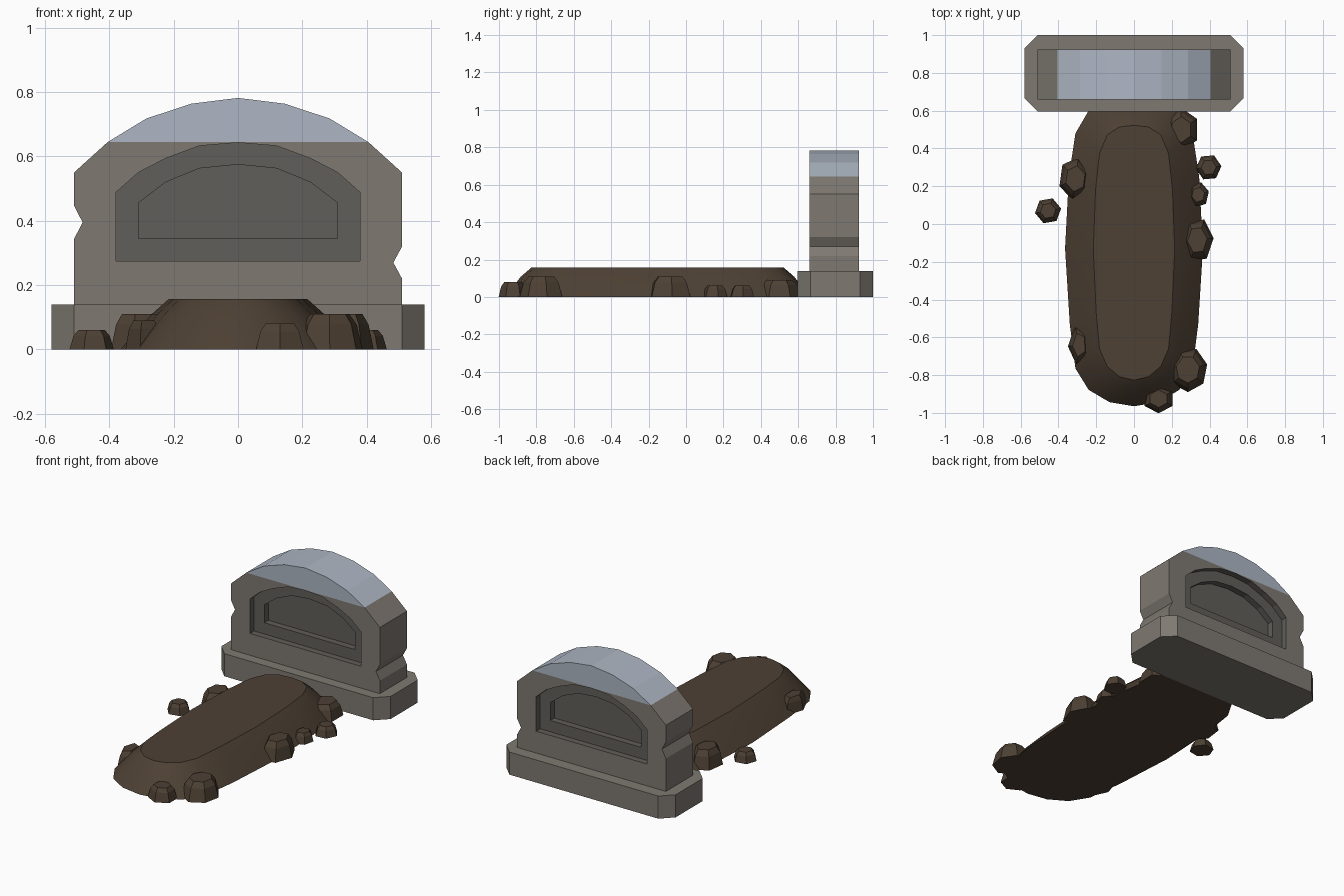
import bpy, bmesh
from math import sin, cos, radians

if "Cube" in bpy.data.objects:
    bpy.data.objects.remove(bpy.data.objects["Cube"])


def material(name, rgb):
    m = bpy.data.materials.new(name)
    m.diffuse_color = (*rgb, 1)
    m.use_nodes = True
    m.node_tree.nodes["Principled BSDF"].inputs["Base Color"].default_value = m.diffuse_color
    return m


stone_mat = material("stone", (0.21, 0.19, 0.165))
frost_mat = material("frost", (0.42, 0.47, 0.55))
panel_mat = material("dark_stone", (0.12, 0.112, 0.1))
earth_mat = material("earth", (0.075, 0.052, 0.034))


def loft(name, rings, mat):
    """Closed solid through rings that have equal point counts."""
    bm = bmesh.new()
    loops = [[bm.verts.new(p) for p in r] for r in rings]
    n = len(loops[0])
    for a, b in zip(loops, loops[1:]):
        for i in range(n):
            j = (i + 1) % n
            bm.faces.new((a[i], a[j], b[j], b[i]))
    bm.faces.new(loops[0][::-1])
    bm.faces.new(loops[-1])
    bmesh.ops.recalc_face_normals(bm, faces=bm.faces[:])
    me = bpy.data.meshes.new(name)
    bm.to_mesh(me)
    bm.free()
    me.materials.append(mat)
    ob = bpy.data.objects.new(name, me)
    bpy.context.collection.objects.link(ob)
    return ob


def slab(name, profile, y0, y1, mat):
    return loft(name, [[(x, y, z) for x, z in profile] for y in (y0, y1)], mat)


def mirrored(half):
    """Complete a right half that ends on x = 0."""
    return half + [(-x, z) for x, z in half[-2::-1]]


# Plinth with chamfered corners
X, Y0, Y1, C = 0.58, 0.595, 1.0, 0.07
plan = [(-X + C, Y0), (X - C, Y0), (X, Y0 + C), (X, Y1 - C),
        (X - C, Y1), (-X + C, Y1), (-X, Y1 - C), (-X, Y0 + C)]
loft("plinth", [[(x, y, z) for x, y in plan] for z in (0, 0.14)], stone_mat)

# Headstone with chipped sides and arched top
crown = mirrored([(0.51, 0.55), (0.405, 0.645), (0.285, 0.718), (0.145, 0.764), (0, 0.782)])
profile = ([(-0.51, 0.138), (0.51, 0.138), (0.51, 0.22), (0.483, 0.27), (0.51, 0.32)]
           + crown + [(-0.51, 0.447), (-0.483, 0.395), (-0.51, 0.343)])
stone = slab("headstone", profile, 0.66, 0.925, stone_mat)

# Stepped arched recesses on both faces
outer = mirrored([(0.38, 0.275), (0.38, 0.488), (0.31, 0.55), (0.225, 0.594), (0.12, 0.633), (0, 0.643)])
inner = mirrored([(0.31, 0.345), (0.31, 0.455), (0.225, 0.52), (0.12, 0.563), (0, 0.575)])
cutters = []
for prof, depth in ((outer, 0.04), (inner, 0.08)):
    for a, b in ((0.55, 0.66 + depth), (0.925 - depth, 1.05)):
        c = slab("recess_cutter", prof, a, b, stone_mat)
        c.hide_render = True
        mod = stone.modifiers.new("recess", "BOOLEAN")
        mod.operation, mod.solver, mod.object = "DIFFERENCE", "EXACT", c
        cutters.append(c)
bpy.context.view_layer.update()
carved = bpy.data.meshes.new_from_object(stone.evaluated_get(bpy.context.evaluated_depsgraph_get()))
stone.modifiers.clear()
stone.data = carved
for c in cutters:
    bpy.data.objects.remove(c)

# Frosted crown and dark recess colouring
carved.materials.clear()
for m in (stone_mat, frost_mat, panel_mat):
    carved.materials.append(m)
bm = bmesh.new()
bm.from_mesh(carved)
bmesh.ops.bisect_plane(bm, geom=bm.verts[:] + bm.edges[:] + bm.faces[:],
                       plane_co=(0, 0, 0.645), plane_no=(0, 0, 1))
for f in bm.faces:
    c = f.calc_center_median()
    in_panel = abs(c.x) < 0.4 and 0.27 < c.z < 0.645 and 0.663 < c.y < 0.922
    f.material_index = 1 if c.z > 0.646 else 2 if in_panel else 0
bm.to_mesh(carved)
bm.free()

# Earth mound
edge = mirrored([(0, -0.965), (0.13, -0.943), (0.24, -0.878), (0.31, -0.765), (0.34, -0.53), (0.365, -0.13),
                 (0.345, 0.25), (0.31, 0.48), (0.24, 0.6), (0.13, 0.65), (0, 0.66)])[:-1]
YC = -0.15
mound = loft("mound", [[(x * sx, YC + (y - YC) * sy, z) for x, y in edge]
                       for sx, sy, z in ((1, 1, 0), (0.74, 0.9, 0.108), (0.59, 0.83, 0.157))], earth_mat)

# Clods around the mound: x, y, x radius, y radius, height, sides, turn
clods = [(-0.31, 0.24, 0.09, 0.115, 0.11, 6, 20), (-0.455, 0.07, 0.07, 0.07, 0.06, 6, 10),
         (-0.29, -0.64, 0.06, 0.11, 0.09, 5, 40), (0.13, -0.925, 0.085, 0.077, 0.08, 6, 30),
         (0.285, -0.77, 0.105, 0.12, 0.11, 7, 13), (0.335, -0.085, 0.087, 0.12, 0.11, 6, 5),
         (0.34, 0.155, 0.058, 0.068, 0.06, 6, 15), (0.395, 0.3, 0.068, 0.07, 0.06, 6, 5),
         (0.25, 0.5, 0.095, 0.115, 0.09, 6, 30)]
for i, (x, y, rx, ry, h, n, turn) in enumerate(clods):
    ang = [radians(turn + 360 * k / n) for k in range(n)]
    loft(f"clod_{i + 1}", [[(x + rx * s * cos(a), y + ry * s * sin(a), z * h) for a in ang]
                           for s, z in ((1, 0), (0.82, 0.7), (0.6, 1))], earth_mat)

# Soft shading on the mound
bpy.ops.object.select_all(action="DESELECT")
mound.select_set(True)
bpy.context.view_layer.objects.active = mound
bpy.ops.object.shade_smooth_by_angle(angle=radians(35))
